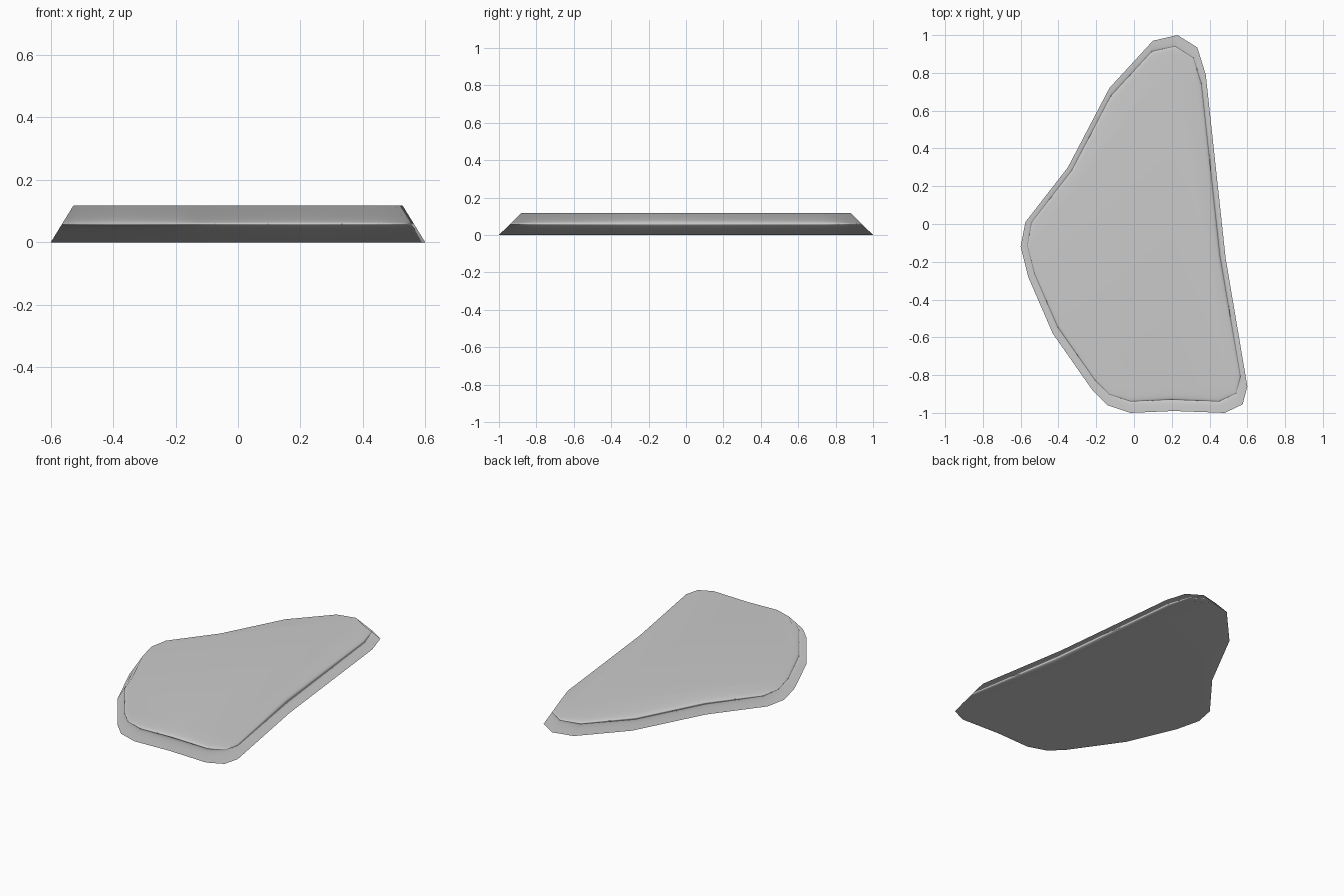
import bpy
import bmesh

if "Cube" in bpy.data.objects:
    bpy.data.objects.remove(bpy.data.objects["Cube"])

HEIGHT = 0.117
TAPER = 0.88

# Ground outline of the slab, clockwise seen from above
outline = [
    (0.10, 0.97), (0.23, 1.0), (0.335, 0.935), (0.38, 0.79),
    (0.485, -0.18), (0.60, -0.86), (0.575, -0.955), (0.48, -1.0),
    (0.21, -0.99), (-0.02, -1.0), (-0.14, -0.96), (-0.22, -0.88),
    (-0.43, -0.58), (-0.56, -0.28), (-0.60, -0.12), (-0.575, 0.01),
    (-0.35, 0.30), (-0.13, 0.72),
]

# Tapered slab: base ring, smaller top ring, sloped sides
bm = bmesh.new()
base = [bm.verts.new((x, y, 0)) for x, y in outline]
top = [bm.verts.new((x * TAPER, y * TAPER, HEIGHT)) for x, y in outline]
bm.faces.new(base)
bm.faces.new(top)
n = len(outline)
for i in range(n):
    j = (i + 1) % n
    bm.faces.new((base[i], base[j], top[j], top[i]))
bmesh.ops.recalc_face_normals(bm, faces=bm.faces)
for face in bm.faces:
    face.smooth = True

mesh = bpy.data.meshes.new("stone_slab")
bm.to_mesh(mesh)
bm.free()
slab = bpy.data.objects.new("stone_slab", mesh)
bpy.context.collection.objects.link(slab)

# Soft rim shading that keeps the broad top and bottom flat
weighted = slab.modifiers.new("flat_top_shading", 'WEIGHTED_NORMAL')
weighted.mode = 'FACE_AREA'
